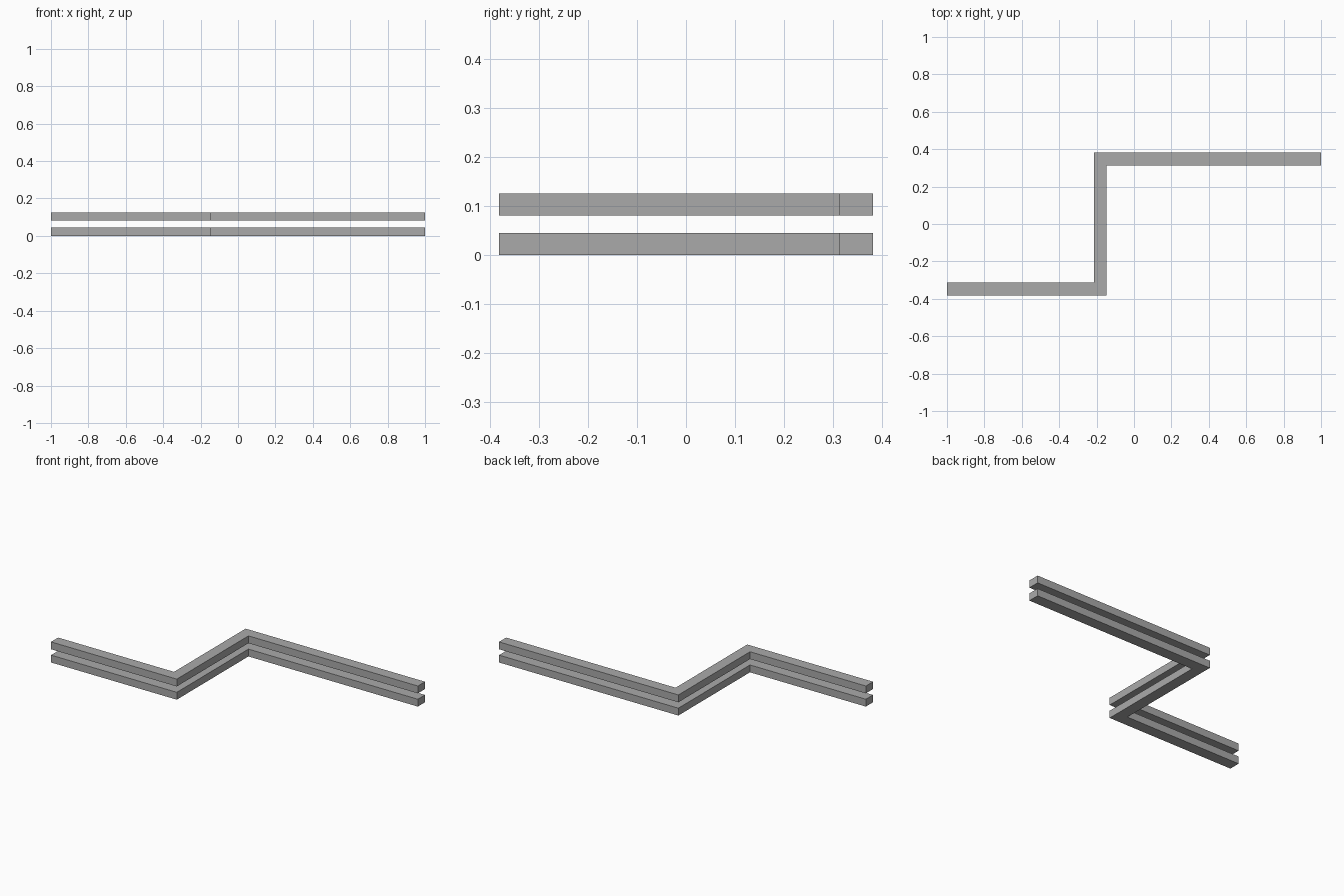
import bpy
import bmesh
from mathutils import Vector

cube = bpy.data.objects.get("Cube")
if cube:
    bpy.data.objects.remove(cube, do_unlink=True)

# Single flat grey
grey = bpy.data.materials.new("mid grey")
grey.use_nodes = True
colour = (0.4, 0.4, 0.4, 1)
grey.diffuse_color = colour
grey.node_tree.nodes["Principled BSDF"].inputs["Base Color"].default_value = colour

# Z-shaped plan outline, counter-clockwise
END, SIDE, INNER = 1.0, 0.381, 0.312
LEFT, RIGHT = -0.215, -0.148
OUTLINE = [
    (-END, -SIDE), (RIGHT, -SIDE), (RIGHT, INNER), (END, INNER),
    (END, SIDE), (LEFT, SIDE), (LEFT, -INNER), (-END, -INNER),
]
THICKNESS = 0.045


def add_rail(name, base):
    """Extrude the plan outline upward into a solid rail."""
    bm = bmesh.new()
    face = bm.faces.new([bm.verts.new((x, y, base)) for x, y in OUTLINE])
    top = bmesh.ops.extrude_face_region(bm, geom=[face], use_keep_orig=True)
    verts = [g for g in top["geom"] if isinstance(g, bmesh.types.BMVert)]
    bmesh.ops.translate(bm, verts=verts, vec=Vector((0, 0, THICKNESS)))
    bmesh.ops.recalc_face_normals(bm, faces=bm.faces)
    mesh = bpy.data.meshes.new(name)
    bm.to_mesh(mesh)
    bm.free()
    mesh.materials.append(grey)
    rail = bpy.data.objects.new(name, mesh)
    bpy.context.collection.objects.link(rail)


# Two stacked rails with an open gap
add_rail("lower_rail", 0.0)
add_rail("upper_rail", 0.081)
